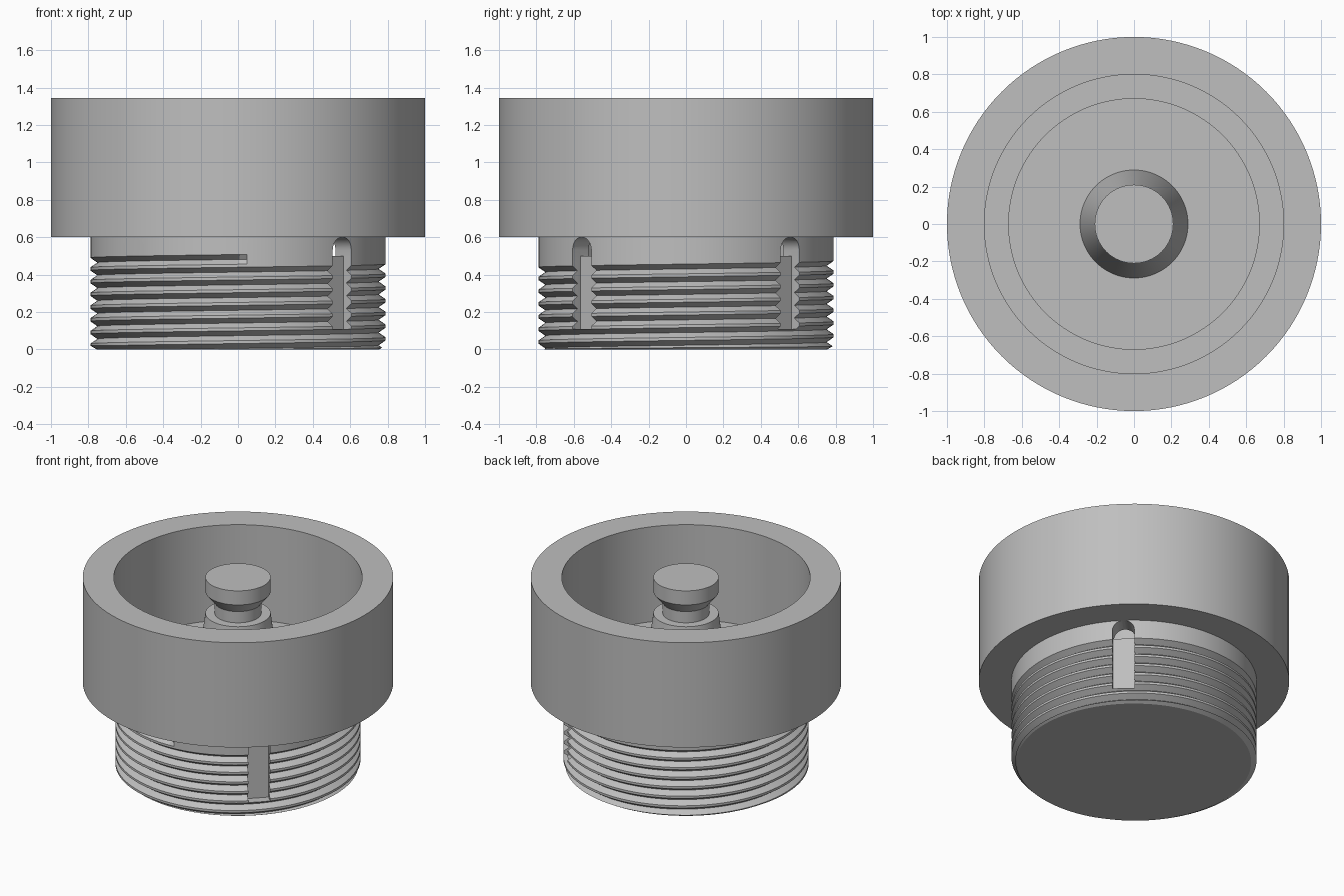
import bpy, bmesh
from math import sin, cos, pi, radians
from mathutils import Matrix

SEG = 128
default = bpy.data.objects.get("Cube")
if default:
    bpy.data.objects.remove(default, do_unlink=True)

grey = bpy.data.materials.new("plain grey")
grey.use_nodes = True
grey.diffuse_color = (0.52, 0.52, 0.52, 1)
grey.node_tree.nodes["Principled BSDF"].inputs["Base Color"].default_value = grey.diffuse_color


def finish(name, bm):
    bmesh.ops.recalc_face_normals(bm, faces=bm.faces)
    mesh = bpy.data.meshes.new(name)
    bm.to_mesh(mesh)
    bm.free()
    mesh.materials.append(grey)
    obj = bpy.data.objects.new(name, mesh)
    bpy.context.collection.objects.link(obj)
    return obj


def activate(obj):
    bpy.ops.object.select_all(action='DESELECT')
    obj.select_set(True)
    bpy.context.view_layer.objects.active = obj


def smooth(obj):
    activate(obj)
    bpy.ops.object.shade_smooth_by_angle(angle=radians(25))


def lathe(name, profile):
    """Spin a closed (radius, height) outline around z."""
    bm = bmesh.new()
    pts = [bm.verts.new((r, 0, z)) for r, z in profile]
    edges = [bm.edges.new((a, b)) for a, b in zip(pts, pts[1:] + pts[:1])]
    bmesh.ops.spin(bm, geom=pts + edges, cent=(0, 0, 0), axis=(0, 0, 1),
                   angle=2 * pi, steps=SEG, use_duplicate=False)
    bmesh.ops.remove_doubles(bm, verts=bm.verts, dist=1e-5)
    return finish(name, bm)


def carve(target, cutter):
    cutter.hide_render = True
    mod = target.modifiers.new("carve", 'BOOLEAN')
    mod.operation, mod.solver, mod.object = 'DIFFERENCE', 'EXACT', cutter
    activate(target)
    bpy.ops.object.modifier_apply(modifier=mod.name)
    bpy.data.objects.remove(cutter, do_unlink=True)


def slot_cutter(near, far, bottom, turn):
    """Upright slot with a round top, running radially from near to far."""
    half, spring = 0.071, 0.53
    outline = [(-half, bottom), (half, bottom)]
    outline += [(half * cos(a * pi / 12), spring + half * sin(a * pi / 12)) for a in range(13)]
    bm = bmesh.new()
    face = bm.faces.new([bm.verts.new((near, y, z)) for y, z in outline])
    out = bmesh.ops.extrude_face_region(bm, geom=[face])
    bmesh.ops.translate(bm, vec=(far - near, 0, 0),
                        verts=[g for g in out["geom"] if isinstance(g, bmesh.types.BMVert)])
    bm.transform(Matrix.Rotation(turn, 4, 'Z'))
    return finish("slot_cutter", bm)


def threaded_plug(top, crest, root, pitch, start_z, start_angle):
    """Cylinder with a V groove winding down from start_z past the base."""
    half, turns = 0.026, 9
    bm = bmesh.new()
    cols = []
    for i in range(SEG):
        a = start_angle - 2 * pi * i / SEG
        col = [bm.verts.new((crest * cos(a), crest * sin(a), top))]
        for j in range(turns):
            zc = start_z - pitch * (j + i / SEG)
            depth = crest if i == 0 and j == 0 else root
            for r, dz in ((crest, half), (depth, 0), (crest, -half)):
                col.append(bm.verts.new((r * cos(a), r * sin(a), zc + dz)))
        cols.append(col)
    for a, b in zip(cols, cols[1:]):
        for k in range(len(a) - 1):
            bm.faces.new((a[k], a[k + 1], b[k + 1], b[k]))
    # closing strip meets the first column one turn lower
    last, first = cols[-1], cols[0]
    bm.faces.new([last[0], last[1]] + first[4::-1])
    for k in range(1, len(first) - 4):
        bm.faces.new((last[k], last[k + 1], first[k + 4], first[k + 3]))
    bm.faces.new([c[0] for c in cols])
    # trim flat at the base
    cut = bmesh.ops.bisect_plane(bm, geom=bm.verts[:] + bm.edges[:] + bm.faces[:],
                                 plane_co=(0, 0, 0), plane_no=(0, 0, -1), clear_outer=True)
    rim = [e for e in cut["geom_cut"] if isinstance(e, bmesh.types.BMEdge)]
    bmesh.ops.holes_fill(bm, edges=rim, sides=0)
    return finish("threaded_plug", bm)


# Threaded plug with bevelled foot, shallow well and four radial slots
plug = threaded_plug(0.6, 0.79, 0.752, 0.068, 0.482, radians(-86.5))
carve(plug, lathe("foot_cutter", [(0.745, -0.01), (0.755, 0), (0.8, 0.026), (0.85, 0.026), (0.85, -0.01)]))
carve(plug, lathe("well_cutter", [(0, 0.5), (0.67, 0.5), (0.67, 0.7), (0, 0.7)]))
for n in range(4):
    turn = pi / 4 + n * pi / 2
    carve(plug, slot_cutter(0.728, 0.9, 0.11, turn))
    carve(plug, slot_cutter(0.6, 0.9, 0.5, turn))
smooth(plug)

# Wide cup with an inner ledge
smooth(lathe("cup", [(0.67, 0.6), (1, 0.6), (1, 1.345), (0.8, 1.345), (0.8, 0.67), (0.67, 0.67)]))

# Central tapered post, neck and knob
smooth(lathe("centre_post", [(0, 0.49), (0.29, 0.49), (0.21, 1.09), (0.15, 1.09), (0.15, 1.17),
                             (0.21, 1.245), (0.21, 1.345), (0, 1.345)]))
